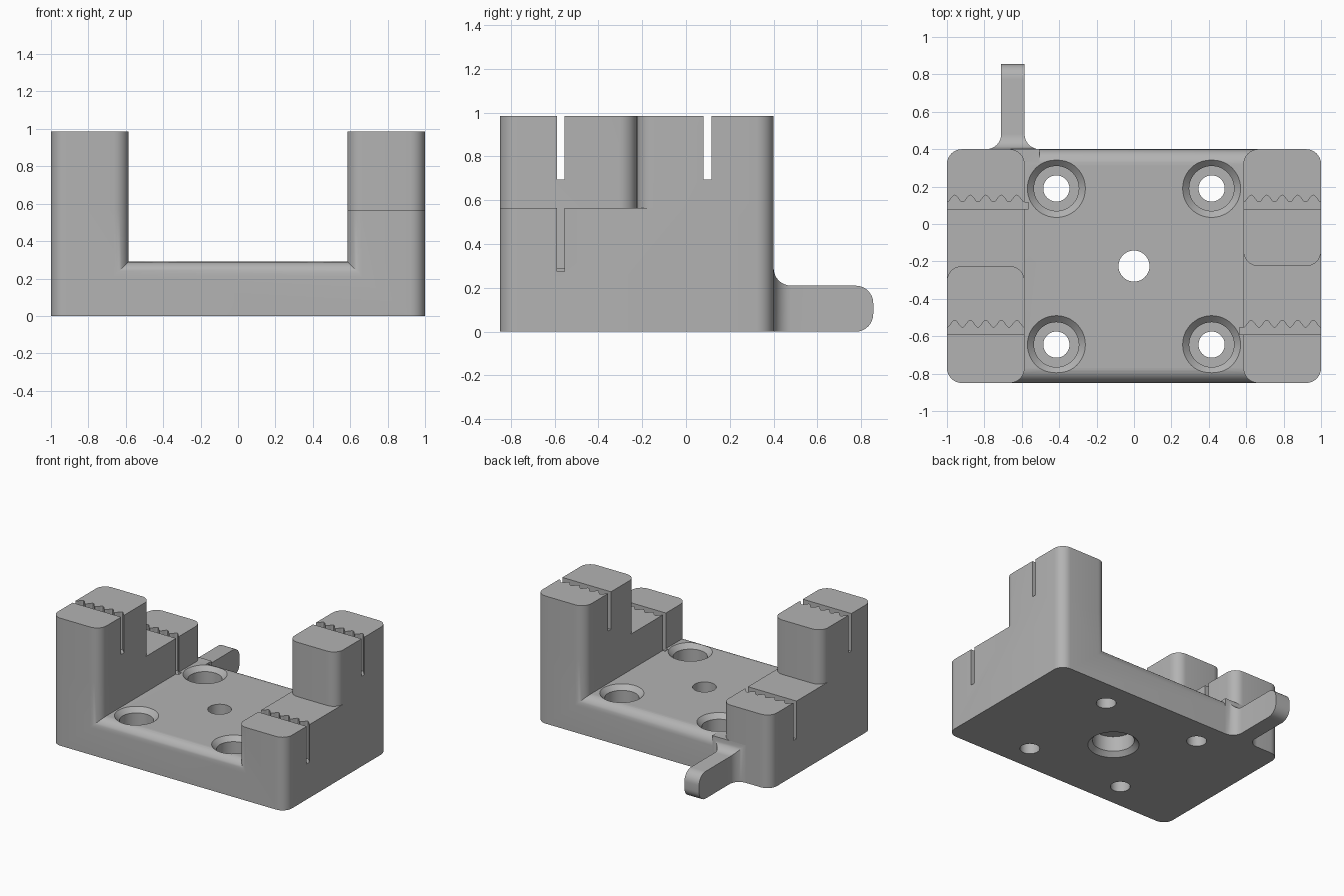
import bpy, bmesh, math

cube = bpy.data.objects.get("Cube")
if cube:
    bpy.data.objects.remove(cube, do_unlink=True)

grey = bpy.data.materials.new("plain grey")
grey.use_nodes = True
COLOUR = (0.45, 0.45, 0.45, 1)
grey.diffuse_color = COLOUR
grey.node_tree.nodes["Principled BSDF"].inputs["Base Color"].default_value = COLOUR

BACK, FRONT = 0.4, -0.85
INNER, FLOOR, LOW, HIGH, R = 0.585, 0.29, 0.565, 0.985, 0.08
MAP = {"x": lambda a, b, c: (c, a, b), "y": lambda a, b, c: (a, c, b), "z": lambda a, b, c: (a, b, c)}


def prism(name, points, lo, hi, axis, round_edge=None):
    """Extrude a 2D outline along an axis, then round the chosen edges."""
    bm = bmesh.new()
    face = bm.faces.new([bm.verts.new(MAP[axis](a, b, lo)) for a, b in points])
    new = bmesh.ops.extrude_face_region(bm, geom=[face])["geom"]
    shift = MAP[axis](0, 0, hi - lo)
    bmesh.ops.translate(bm, vec=shift, verts=[v for v in new if isinstance(v, bmesh.types.BMVert)])
    bmesh.ops.recalc_face_normals(bm, faces=bm.faces)
    if round_edge:
        edges = [e for e in bm.edges if round_edge(e.verts[0].co, e.verts[1].co)]
        bmesh.ops.bevel(bm, geom=edges, offset=R, segments=8, profile=0.5, affect="EDGES")
    return finish(name, bm)


def finish(name, bm):
    mesh = bpy.data.meshes.new(name)
    bm.to_mesh(mesh)
    bm.free()
    mesh.materials.append(grey)
    obj = bpy.data.objects.new(name, mesh)
    bpy.context.collection.objects.link(obj)
    return obj


def lathe(name, profile, x, y, steps=48):
    """Closed solid of revolution from (radius, height) pairs."""
    bm = bmesh.new()
    rings = [[bm.verts.new((x + r * math.cos(k * math.tau / steps), y + r * math.sin(k * math.tau / steps), z))
              for k in range(steps)] for r, z in profile]
    for a, b in zip(rings, rings[1:]):
        for k in range(steps):
            j = (k + 1) % steps
            bm.faces.new((a[k], a[j], b[j], b[k]))
    bm.faces.new(rings[0])
    bm.faces.new(rings[-1])
    bmesh.ops.recalc_face_normals(bm, faces=bm.faces)
    return finish(name, bm)


def combine(target, other, operation):
    mod = target.modifiers.new("combine", "BOOLEAN")
    mod.operation, mod.object, mod.solver = operation, other, "EXACT"
    bpy.context.view_layer.objects.active = target
    bpy.ops.object.modifier_apply(modifier=mod.name)
    bpy.data.objects.remove(other, do_unlink=True)


def arc(cx, cy, start, end, n=8):
    angles = [math.radians(start + (end - start) * k / n) for k in range(n + 1)]
    return [(cx + R * math.cos(t), cy + R * math.sin(t)) for t in angles]


def upright(a, b):
    return abs(a.z - b.z) > 0.1


def body_edge(a, b):
    across_floor = abs(a.y - b.y) < 0.01 and min(a.z, b.z) > 0.2 and max(a.z, b.z) < 0.4
    return upright(a, b) or across_floor


# U-shaped body with rounded uprights and floor edges
outline = [(-1, 0), (1, 0), (1, LOW), (INNER, LOW), (INNER, FLOOR), (-INNER, FLOOR), (-INNER, LOW), (-1, LOW)]
body = prism("fixture_body", outline, FRONT, BACK, "y", body_edge)

# Tall posts on opposite corners
middle = -0.225
for x0, x1, y0, y1 in ((-1, -INNER, FRONT, middle), (INNER, 1, middle, BACK)):
    corners = [(x0, y0), (x1, y0), (x1, y1), (x0, y1)]
    combine(body, prism("tall_post", corners, LOW, HIGH, "z", upright), "UNION")

# Handle tab flared into the back wall
L, RT, TOP, END, IN = -0.71, -0.585, 0.21, 0.855, 0.32
side = ([(IN, 0), (IN, FLOOR - 0.001), (BACK, FLOOR - 0.001)] + arc(BACK + R, TOP + R, 180, 270)[1:]
        + arc(END - R, TOP - R, 90, 0) + arc(END - R, R, 0, -90))
plan = ([(L - R, IN)] + arc(L - R, BACK + R, -90, 0) + [(L, 1), (RT, 1)]
        + arc(RT + R, BACK + R, 180, 270) + [(RT + R, IN)])
tab = prism("handle_tab", side, -0.9, -0.4, "x")
combine(tab, prism("tab_plan", plan, -0.1, 0.5, "z"), "INTERSECT")
combine(body, tab, "UNION")

# Slots with one scalloped wall, one through each post
TEETH, STEPS = 5, 60
for sx in (-1, 1):
    for y in (-0.59, 0.08):
        tall = (sx < 0) == (y < middle)
        top = HIGH if tall else LOW
        xs = [sx * (INNER + (1 - INNER) * k / STEPS) for k in range(STEPS + 1)]
        wave = [(x, y + 0.036 + 0.019 * (1 - math.cos(math.tau * TEETH * k / STEPS))) for k, x in enumerate(xs)]
        near, far = sx * (INNER - 0.02), sx * 1.02
        points = [(far, y), (near, y), (near, y + 0.036)] + wave + [(far, y + 0.036)]
        combine(body, prism("slot_cutter", points, top - 0.29, top + 0.1, "z"), "DIFFERENCE")

# Counterbored, chamfered screw holes
bore = [(0.07, -0.1), (0.07, 0.12), (0.12, 0.12), (0.12, FLOOR - 0.035), (0.155, FLOOR), (0.155, FLOOR + 0.05)]
for x in (-0.415, 0.415):
    for y in (-0.645, 0.19):
        combine(body, lathe("screw_cutter", bore, x, y), "DIFFERENCE")

# Central hole, counterbored from underneath
centre = [(0.18, -0.05), (0.18, 0), (0.147, 0.033), (0.147, 0.15), (0.083, 0.15), (0.083, 0.4)]
combine(body, lathe("centre_cutter", centre, 0, middle), "DIFFERENCE")

# Smooth the curved faces, keep edges sharp
bpy.ops.object.select_all(action="DESELECT")
body.select_set(True)
bpy.context.view_layer.objects.active = body
bpy.ops.object.shade_smooth_by_angle(angle=math.radians(30))
